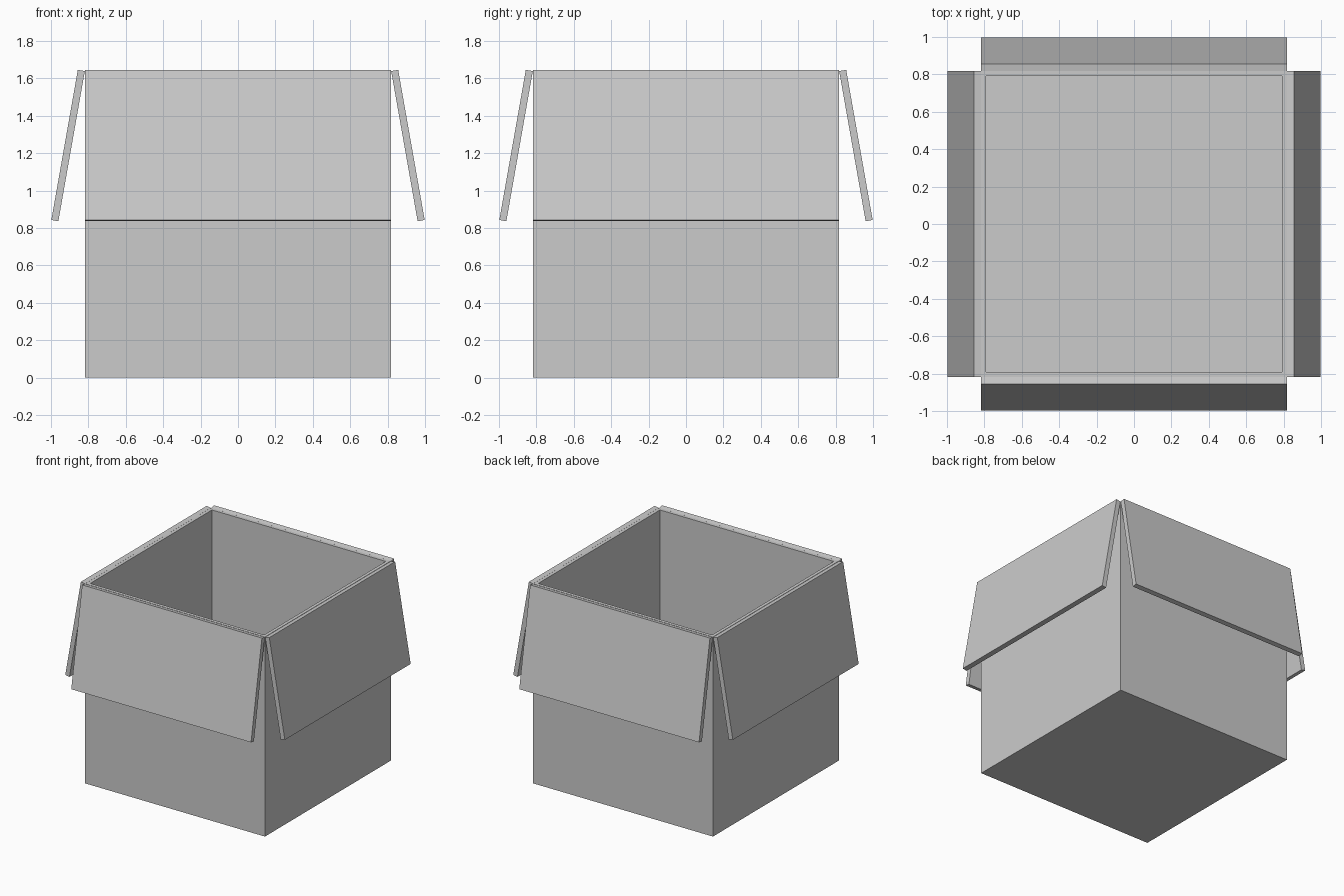
import bpy, bmesh
from math import pi, radians, sin, cos
from mathutils import Matrix, Vector

if "Cube" in bpy.data.objects:
    bpy.data.objects.remove(bpy.data.objects["Cube"])

HALF, HEIGHT, WALL = 0.817, 1.64, 0.038
FLAP_LEN, TILT = 0.815, radians(10)


def add_object(name, bm):
    bmesh.ops.recalc_face_normals(bm, faces=bm.faces)
    mesh = bpy.data.meshes.new(name)
    bm.to_mesh(mesh)
    bm.free()
    obj = bpy.data.objects.new(name, mesh)
    bpy.context.collection.objects.link(obj)
    return obj


# Open box: block with its top inset and pushed down to the floor
bm = bmesh.new()
bmesh.ops.create_cube(bm, size=1, matrix=Matrix.Translation((0, 0, HEIGHT / 2))
                      @ Matrix.Diagonal((2 * HALF, 2 * HALF, HEIGHT, 1)))
top = max(bm.faces, key=lambda f: f.calc_center_median().z)
bmesh.ops.inset_region(bm, faces=[top], thickness=WALL)
hole = bmesh.ops.extrude_discrete_faces(bm, faces=[top])["faces"][0]
bmesh.ops.translate(bm, verts=hole.verts, vec=(0, 0, WALL - HEIGHT))
add_object("box_body", bm)

# Four flaps hinged on the rim, hanging outwards
down = Vector((sin(TILT), 0, -cos(TILT))) * FLAP_LEN
out = Vector((cos(TILT), 0, sin(TILT))) * WALL
hinge = Vector((HALF + 0.002, -HALF, HEIGHT - 0.001))
for i, side in enumerate(("right", "back", "left", "front")):
    bm = bmesh.new()
    corners = (hinge, hinge + out, hinge + out + down, hinge + down)
    face = bm.faces.new([bm.verts.new(c) for c in corners])
    end = bmesh.ops.extrude_face_region(bm, geom=[face])["geom"]
    bmesh.ops.translate(bm, vec=(0, 2 * HALF, 0),
                        verts=[g for g in end if isinstance(g, bmesh.types.BMVert)])
    bm.transform(Matrix.Rotation(i * pi / 2, 4, 'Z'))
    add_object(side + "_flap", bm)
